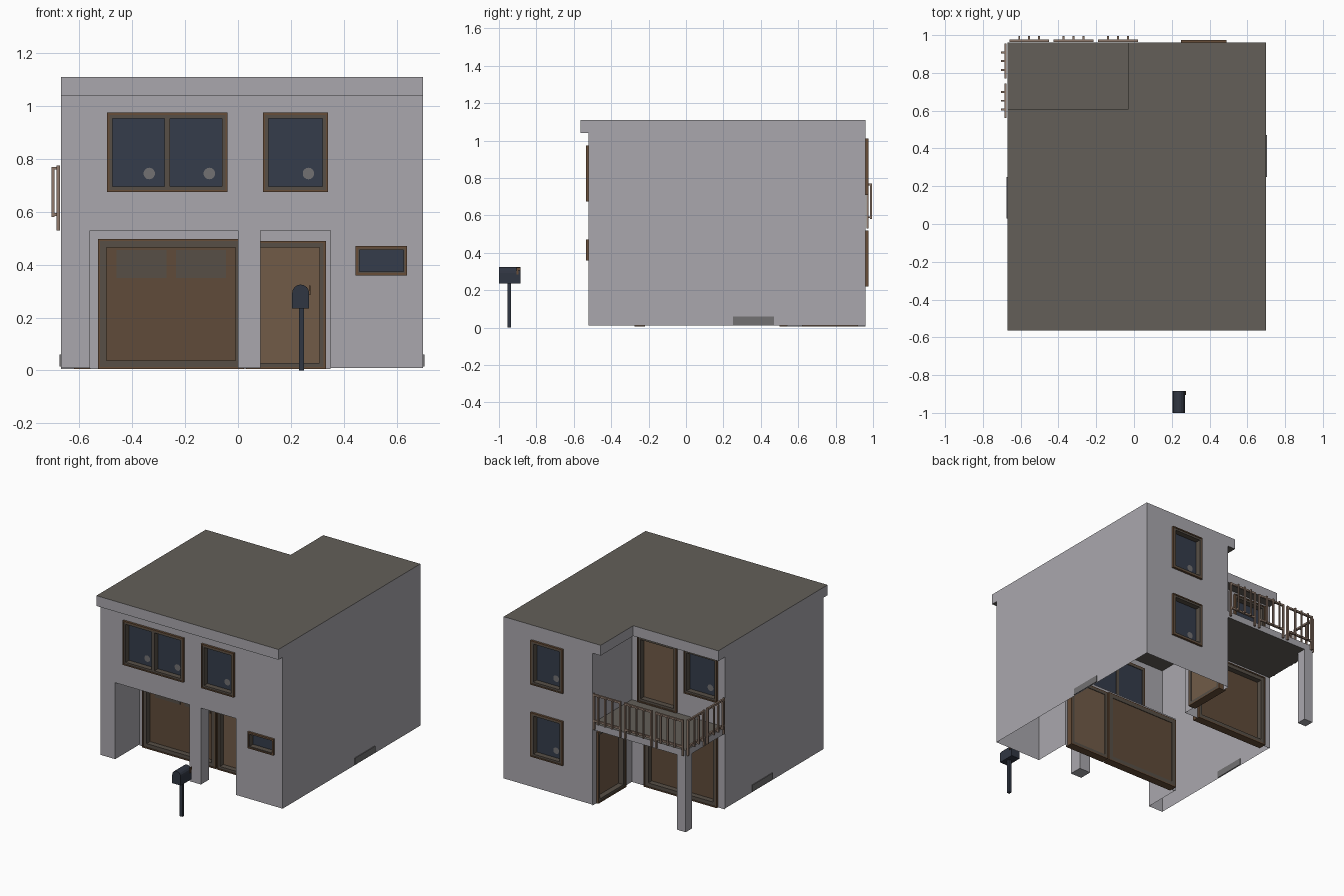
import bpy, bmesh, math
from mathutils import Matrix, Vector

if "Cube" in bpy.data.objects:
    bpy.data.objects.remove(bpy.data.objects["Cube"])


def material(name, rgb):
    m = bpy.data.materials.new(name)
    m.diffuse_color = (*rgb, 1)
    m.use_nodes = True
    m.node_tree.nodes["Principled BSDF"].inputs["Base Color"].default_value = m.diffuse_color
    return m


WALL = material("wall_grey", (0.40, 0.39, 0.42))
ROOF = material("roof_grey_brown", (0.125, 0.113, 0.098))
FRAME = material("frame_brown_grey", (0.095, 0.078, 0.062))
RUST = material("rust_brown", (0.135, 0.075, 0.04))
GLASS = material("navy_glass", (0.036, 0.046, 0.07))
DOOR = material("door_brown", (0.165, 0.105, 0.064))
GARAGE = material("garage_brown", (0.115, 0.07, 0.042))
RAIL = material("rail_tan", (0.28, 0.195, 0.15))
METAL = material("mailbox_navy", (0.03, 0.037, 0.055))
VENT = material("vent_grey", (0.17, 0.165, 0.17))


def finish(name, bm, *mats):
    me = bpy.data.meshes.new(name)
    bm.to_mesh(me)
    bm.free()
    for m in mats:
        me.materials.append(m)
    ob = bpy.data.objects.new(name, me)
    bpy.context.collection.objects.link(ob)
    return ob


def boxes(name, mat, pairs):
    """One object made of boxes, each given by two opposite corners."""
    bm = bmesh.new()
    for a, b in pairs:
        a, b = Vector(a), Vector(b)
        size = [abs(v) for v in b - a]
        bmesh.ops.create_cube(bm, size=1, matrix=Matrix.Translation((a + b) / 2) @ Matrix.Diagonal((*size, 1)))
    return finish(name, bm, mat)


def prism(name, pts, z0, z1):
    """Slab with roof colour above and below and wall colour on its edges."""
    bm = bmesh.new()
    f = bm.faces.new([bm.verts.new((x, y, z0)) for x, y in pts])
    top = bmesh.ops.extrude_face_region(bm, geom=[f])
    bmesh.ops.translate(bm, vec=(0, 0, z1 - z0), verts=[v for v in top["geom"] if isinstance(v, bmesh.types.BMVert)])
    bmesh.ops.recalc_face_normals(bm, faces=bm.faces)
    for f in bm.faces:
        f.material_index = int(abs(f.normal.z) > 0.5)
    return finish(name, bm, WALL, ROOF)


def at(plane, a, d, z):
    """Point on a wall plane: a along the wall, d outwards, z up."""
    axis, pos, sign = plane
    return (a, pos + sign * d, z) if axis == "y" else (pos + sign * d, a, z)


def wall(name, plane, a0, a1, z0, z1, holes=()):
    """Flat wall sheet with rectangular openings."""
    us = sorted({a0, a1, *[h[0] for h in holes], *[h[1] for h in holes]})
    zs = sorted({z0, z1, *[h[2] for h in holes], *[h[3] for h in holes]})
    bm = bmesh.new()
    out = Vector(at((plane[0], 0, plane[2]), 0, 1, 0))
    for u, v in zip(us, us[1:]):
        for s, t in zip(zs, zs[1:]):
            if any(h[0] < (u + v) / 2 < h[1] and h[2] < (s + t) / 2 < h[3] for h in holes):
                continue
            f = bm.faces.new([bm.verts.new(at(plane, *p)) for p in
                              ((u, 0, s), (v, 0, s), (v, 0, t), (u, 0, t))])
            f.normal_update()
            if f.normal.dot(out) < 0:
                f.normal_flip()
    bmesh.ops.remove_doubles(bm, verts=bm.verts, dist=1e-5)
    bmesh.ops.dissolve_limit(bm, angle_limit=0.01, verts=bm.verts, edges=bm.edges)
    return finish(name, bm, WALL)


def ring(plane, a0, a1, z0, z1, w, d0, d1):
    return [(at(plane, a0, d0, z0), at(plane, a0 + w, d1, z1)),
            (at(plane, a1 - w, d0, z0), at(plane, a1, d1, z1)),
            (at(plane, a0 + w, d0, z0), at(plane, a1 - w, d1, z0 + w)),
            (at(plane, a0 + w, d0, z1 - w), at(plane, a1 - w, d1, z1))]


def opening(name, plane, rect, fill, panes=1, width=0.013, glint=False):
    """Outer rim, inner frame and recessed pane or door leaf."""
    a0, a1, z0, z1 = rect
    rim = 0.008
    boxes(name + "_rim", RUST, ring(plane, *rect, rim, -0.04, 0.015))
    b0, b1, c0, c1 = a0 + rim, a1 - rim, z0 + rim, z1 - rim
    parts = ring(plane, b0, b1, c0, c1, width, -0.04, 0.011)
    for i in range(1, panes):
        m = a0 + (a1 - a0) * i / panes
        parts.append((at(plane, m - 0.01, -0.04, c0), at(plane, m + 0.01, 0.011, c1)))
    boxes(name + "_frame", FRAME, parts)
    boxes(name + "_panel", fill, [(at(plane, b0, -0.036, c0), at(plane, b1, -0.026, c1))])
    if glint:
        # small pale round spot in the lower right of each pane
        bm = bmesh.new()
        right = plane[2] * (-1 if plane[0] == "y" else 1)
        pane = (a1 - a0) / panes
        for i in range(panes):
            c = at(plane, a0 + pane * (i + 0.5) + right * pane * 0.2, -0.024, z0 + 0.07)
            rot = Matrix.Rotation(math.pi / 2, 4, "X" if plane[0] == "y" else "Y")
            bmesh.ops.create_circle(bm, cap_ends=True, segments=14, radius=0.022, matrix=Matrix.Translation(c) @ rot)
        finish(name + "_spot", bm, VENT)


L, R, F, B = -0.67, 0.70, -0.52, 0.96      # outer walls
NX, NY, BASE, EAVE = 0.03, 0.54, 0.01, 1.04  # rear corner notch and heights
front, back, left, right = ("y", F, -1), ("y", B, 1), ("x", L, -1), ("x", R, 1)
porch, notch_back, notch_side = ("y", -0.26, -1), ("y", NY, 1), ("x", NX, -1)

# openings: along-wall range, then height range
double_win, single_win, small_win = (-0.495, -0.04, 0.675, 0.975), (0.095, 0.34, 0.675, 0.975), (0.445, 0.64, 0.36, 0.47)
back_hi, back_lo = (0.25, 0.49, 0.71, 1.01), (0.25, 0.49, 0.22, 0.52)
garage_f, door_f = (-0.53, 0.022, 0.005, 0.497), (0.03, 0.332, 0.005, 0.49)
garage_b, door_up, win_up = (-0.62, -0.07, 0.005, 0.50), (-0.315, -0.02, 0.57, 1.02), (-0.62, -0.37, 0.72, 1.02)
door_side = (0.62, 0.92, 0.005, 0.49)

# house walls
wall("front_wall", front, L, R, BASE, EAVE,
     [double_win, single_win, small_win, (-0.56, 0.35, BASE, 0.53)])
wall("right_wall", right, F, B, BASE, EAVE)
wall("left_wall", left, F, NY, BASE, EAVE)
wall("back_wall", back, NX, R, BASE, EAVE, [back_hi, back_lo])
wall("notch_back_wall", notch_back, L, NX, BASE, EAVE, [garage_b, door_up, win_up])
wall("notch_side_wall", notch_side, NY, B, BASE, EAVE, [door_side])

# recessed front porch
wall("porch_wall", porch, -0.56, 0.35, BASE, 0.53, [garage_f, door_f])
wall("porch_left_side", ("x", -0.56, 1), F, -0.26, BASE, 0.53)
wall("porch_right_side", ("x", 0.35, -1), F, -0.26, BASE, 0.53)
boxes("porch_ceiling", WALL, [((-0.56, F + 0.001, 0.53), (0.35, -0.26, 0.535))])
boxes("porch_column", WALL, [((0, F, BASE), (0.085, F + 0.087, 0.53))])

# roof with eaves at the front and around the notch
prism("roof", [(L, -0.565), (R, -0.565), (R, B), (-0.03, B), (-0.03, 0.61), (L, 0.61)], EAVE, 1.11)

# balcony slab and corner post
prism("balcony_floor", [(L, NY), (NX, NY), (NX, B), (L, B)], 0.52, 0.565)
boxes("balcony_post", WALL, [((L, B - 0.066, BASE), (L + 0.066, B, 0.52))])

# windows
opening("double_window", front, double_win, GLASS, panes=2, glint=True)
opening("single_window", front, single_win, GLASS, glint=True)
opening("small_window", front, small_win, GLASS, width=0.006)
opening("upper_back_window", back, back_hi, GLASS, glint=True)
opening("lower_back_window", back, back_lo, GLASS, glint=True)
opening("balcony_window", notch_back, win_up, GLASS, glint=True)

# doors
opening("front_garage_door", porch, garage_f, GARAGE, width=0.024)
opening("front_door", porch, door_f, DOOR, width=0.016)
opening("back_garage_door", notch_back, garage_b, GARAGE, width=0.024)
opening("side_door", notch_side, door_side, DOOR, width=0.016)
opening("balcony_door", notch_back, door_up, DOOR, width=0.016)
boxes("garage_light_panels", FRAME, [(at(porch, a, -0.026, 0.35), at(porch, a + 0.19, -0.023, 0.455))
                                     for a in (-0.46, -0.235)])

# balcony railing: framed sections with balusters standing proud
rails, bars = [], []
sections = [(back, a, a + 0.21) for a in (-0.66, -0.425, -0.19)]
sections += [(left, a, a + 0.185) for a in (0.56, 0.77)]
for plane, a0, a1 in sections:
    for a in (a0, a1 - 0.012):
        rails.append((at(plane, a, 0.004, 0.53), at(plane, a + 0.012, 0.016, 0.775)))
    for z in (0.585, 0.76):
        rails.append((at(plane, a0, 0.004, z), at(plane, a1, 0.016, z + 0.013)))
    for i in (1, 2, 3):
        a = a0 + (a1 - a0) * i / 4
        bars.append((at(plane, a - 0.005, 0.025, 0.58), at(plane, a + 0.005, 0.035, 0.77)))
        for z in (0.585, 0.76):
            bars.append((at(plane, a - 0.005, 0.014, z), at(plane, a + 0.005, 0.027, z + 0.01)))
boxes("railing_frames", RAIL, rails)
boxes("railing_balusters", RAIL, bars)

# low side vents
boxes("side_vents", VENT, [((R - 0.004, 0.25, 0.015), (R + 0.005, 0.47, 0.06)),
                           ((L - 0.005, 0.03, 0.015), (L + 0.004, 0.25, 0.06))])

# mailbox: post, arched box and flag
boxes("mailbox_post", METAL, [((0.23, -0.955, 0), (0.25, -0.935, 0.24))])
bm = bmesh.new()
arch = [(0.237 + 0.032 * math.cos(math.pi * i / 8), 0.293 + 0.032 * math.sin(math.pi * i / 8)) for i in range(9)]
f = bm.faces.new([bm.verts.new((x, -1.0, z)) for x, z in [(0.205, 0.235), (0.269, 0.235)] + arch])
ext = bmesh.ops.extrude_face_region(bm, geom=[f])
bmesh.ops.translate(bm, vec=(0, 0.115, 0), verts=[v for v in ext["geom"] if isinstance(v, bmesh.types.BMVert)])
bmesh.ops.recalc_face_normals(bm, faces=bm.faces)
finish("mailbox_box", bm, METAL)
boxes("mailbox_flag", RUST, [((0.269, -0.905, 0.285), (0.275, -0.895, 0.32)),
                             ((0.269, -0.905, 0.305), (0.275, -0.885, 0.322))])
